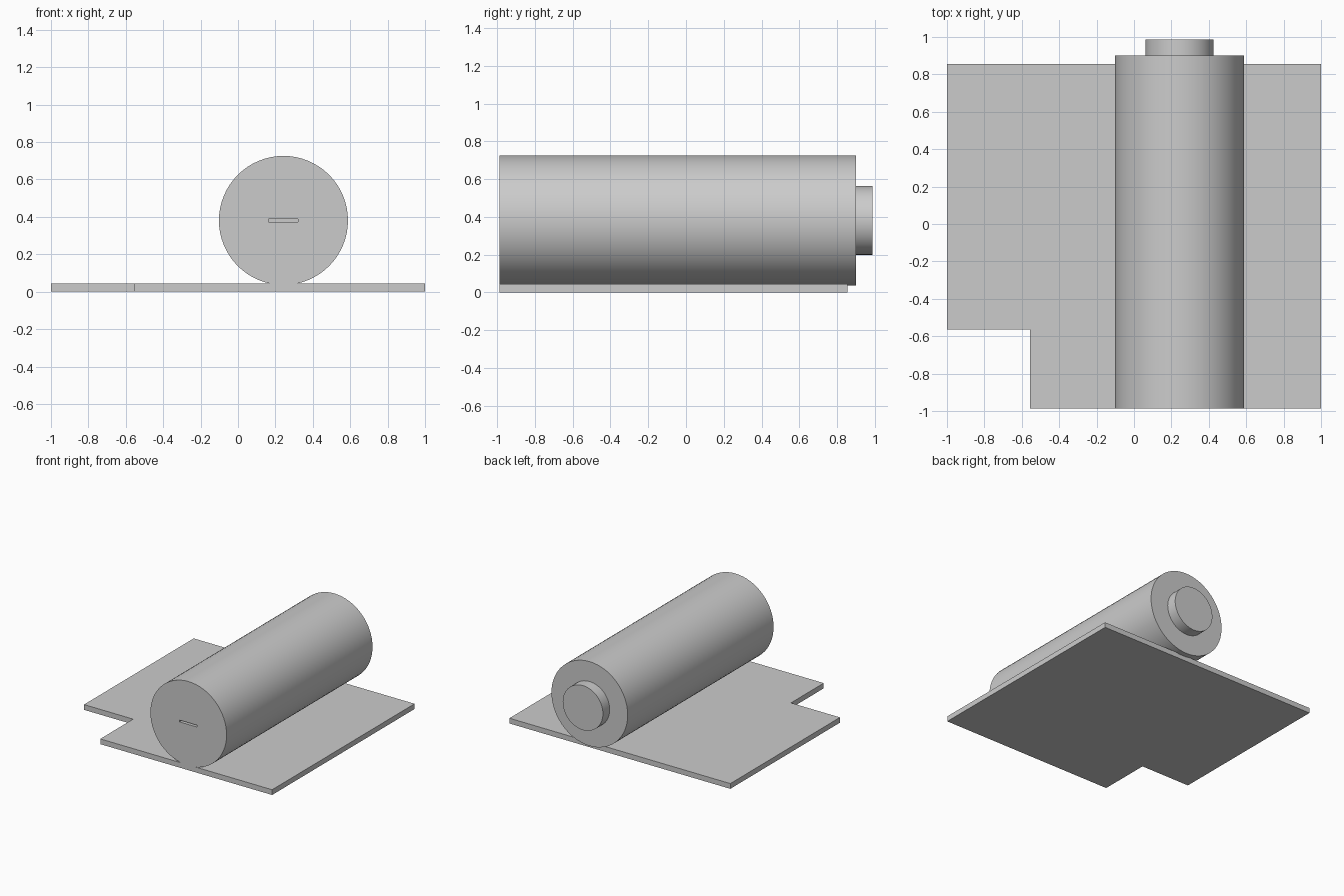
import bpy, bmesh, math
from mathutils import Vector

if "Cube" in bpy.data.objects:
    bpy.data.objects.remove(bpy.data.objects["Cube"], do_unlink=True)

grey = bpy.data.materials.new("plain grey")
grey.use_nodes = True
colour = (0.6, 0.6, 0.6, 1)
grey.diffuse_color = colour
grey.node_tree.nodes["Principled BSDF"].inputs["Base Color"].default_value = colour


def extrude(name, outline, travel):
    """Solid made by sweeping a closed outline along a straight line."""
    bm = bmesh.new()
    face = bm.faces.new([bm.verts.new(p) for p in outline])
    top = bmesh.ops.extrude_face_region(bm, geom=[face])["geom"]
    moved = [v for v in top if isinstance(v, bmesh.types.BMVert)]
    bmesh.ops.translate(bm, verts=moved, vec=Vector(travel))
    bmesh.ops.recalc_face_normals(bm, faces=bm.faces)
    mesh = bpy.data.meshes.new(name)
    bm.to_mesh(mesh)
    bm.free()
    mesh.materials.append(grey)
    obj = bpy.data.objects.new(name, mesh)
    bpy.context.collection.objects.link(obj)
    return obj


def rod(name, radius, y0, y1, sides=64):
    """Round bar along y on the shared axis."""
    ring = [(AXIS_X + radius * math.cos(2 * math.pi * i / sides), y0,
             AXIS_Z + radius * math.sin(2 * math.pi * i / sides))
            for i in range(sides)]
    return extrude(name, ring, (0, y1 - y0, 0))


def combine(target, tool, operation):
    """Apply a boolean and discard the tool."""
    tool.hide_render = True
    mod = target.modifiers.new("combine", "BOOLEAN")
    mod.operation = operation
    mod.solver = "EXACT"
    mod.object = tool
    bpy.ops.object.select_all(action="DESELECT")
    bpy.context.view_layer.objects.active = target
    target.select_set(True)
    bpy.ops.object.modifier_apply(modifier=mod.name)
    bpy.data.objects.remove(tool, do_unlink=True)


AXIS_X, AXIS_Z = 0.243, 0.381
FRONT, BACK = -0.987, 0.855

# base plate with a notched front corner
base = [(-1, BACK), (-1, -0.563), (-0.556, -0.563), (-0.556, FRONT), (1, FRONT), (1, BACK)]
body = extrude("base_plate_with_roller", [(x, y, 0) for x, y in base], (0, 0, 0.043))

# main roller and the stub on its back end
combine(body, rod("roller", 0.345, FRONT, 0.9), "UNION")
combine(body, rod("end_stub", 0.182, 0.85, 0.987), "UNION")

# narrow slot in the front end
slot = [(0.162, FRONT - 0.02, z) for z in (0.374, 0.389)]
slot += [(0.322, FRONT - 0.02, z) for z in (0.389, 0.374)]
combine(body, extrude("slot_cutter", slot, (0, 0.06, 0)), "DIFFERENCE")

bpy.ops.object.shade_smooth_by_angle(angle=math.radians(30))
